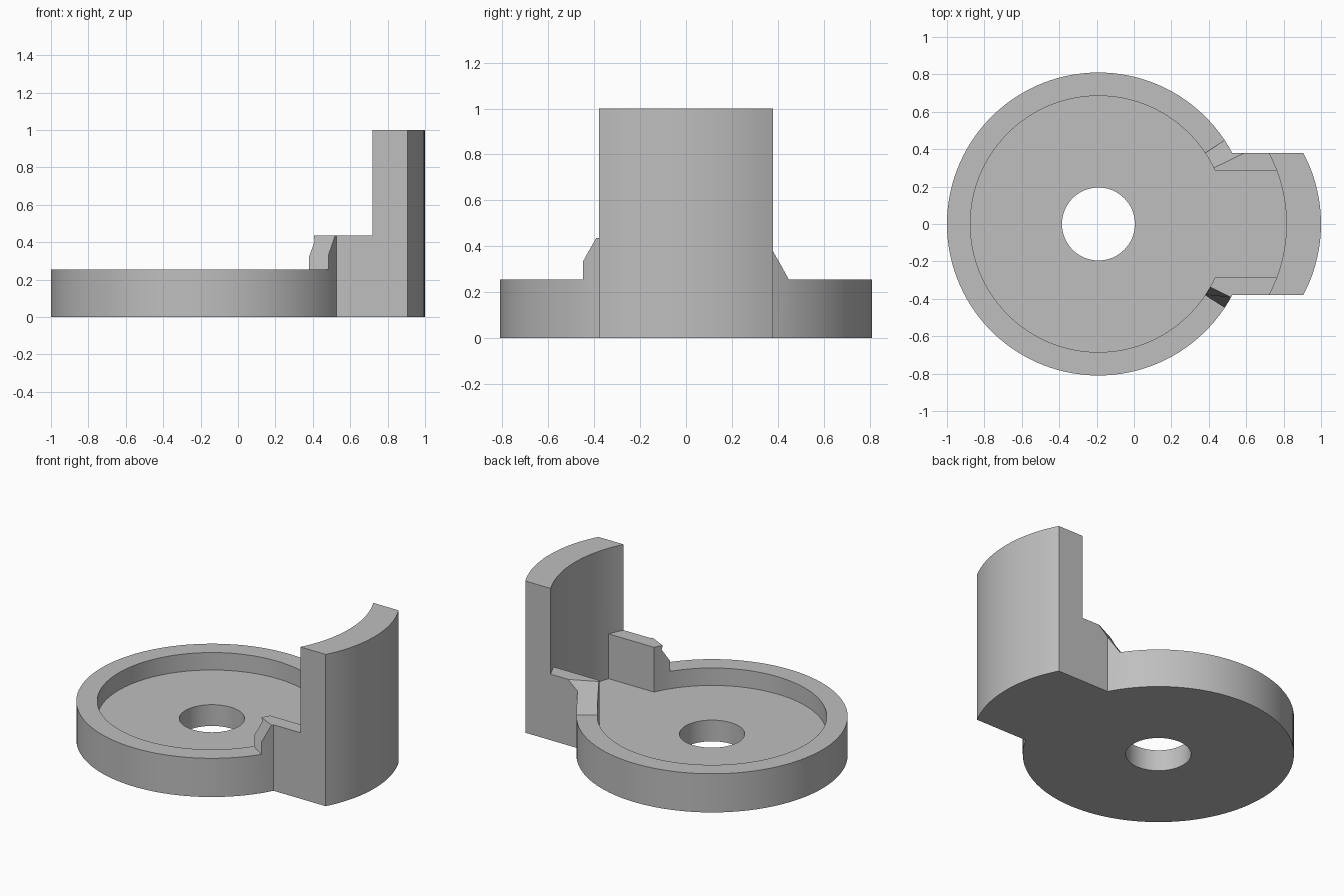
import bpy, bmesh
from math import radians, degrees, asin, cos, sin, ceil

cube = bpy.data.objects.get("Cube")
if cube:
    bpy.data.objects.remove(cube, do_unlink=True)

# Main dimensions
CX = -0.19                       # disc centre
R, R_IN, R_HOLE = 0.81, 0.685, 0.195
ARM, CHANNEL = 0.38, 0.285       # half widths of the arm and its channel
FLOOR, RIM, WALL, TOP = 0.14, 0.255, 0.435, 1.0
POST_OUT, POST_IN = 0.19, 0.005  # arc centres of the post faces
a_arm = degrees(asin(ARM / R))
a_mouth = degrees(asin(CHANNEL / R_IN))
a_chan = degrees(asin(CHANNEL / R))


def arc(cx, r, start, end):
    n = max(1, ceil(abs(end - start) / 3))
    angles = [radians(start + (end - start) * i / n) for i in range(n + 1)]
    return [(cx + r * cos(a), r * sin(a)) for a in angles]


def loft(name, low, z0, z1, high=None):
    """Closed solid between two outlines with equal point counts."""
    bm = bmesh.new()
    a = [bm.verts.new((x, y, z0)) for x, y in low]
    b = [bm.verts.new((x, y, z1)) for x, y in (high or low)]
    bm.faces.new(a[::-1])
    bm.faces.new(b)
    for i in range(len(a)):
        j = (i + 1) % len(a)
        bm.faces.new((a[i], a[j], b[j], b[i]))
    bmesh.ops.recalc_face_normals(bm, faces=bm.faces)
    mesh = bpy.data.meshes.new(name)
    bm.to_mesh(mesh)
    bm.free()
    obj = bpy.data.objects.new(name, mesh)
    bpy.context.collection.objects.link(obj)
    return obj


def cut(obj, cutter):
    cutter.hide_render = True
    mod = obj.modifiers.new("cut", 'BOOLEAN')
    mod.operation = 'DIFFERENCE'
    mod.solver = 'EXACT'
    mod.object = cutter
    bpy.context.view_layer.objects.active = obj
    bpy.ops.object.modifier_apply(modifier=mod.name)
    bpy.data.objects.remove(cutter, do_unlink=True)


# Full-height body: disc joined to the arm with a curved end
body = loft("tray_with_post",
            arc(CX, R, a_arm, 360 - a_arm) + arc(POST_OUT, R, -a_arm, a_arm),
            0, TOP)

# Clear everything above the side walls, up to the curved inner post face
inner_face = (arc(POST_IN, R, -60, -a_chan)[:-1]
              + arc(POST_IN, R, -a_chan, a_chan)
              + arc(POST_IN, R, a_chan, 60)[1:])
x_end = inner_face[0][0]
cut(body, loft("upper_cutter",
               inner_face + [(x_end, 1.2), (-1.3, 1.2), (-1.3, -1.2), (x_end, -1.2)],
               WALL, 1.2))


# Lower the rim, leaving sloped ends on the side walls
def sector(angle):
    return [(CX, 0)] + arc(CX, 1.2, angle, 360 - angle)


foot, crest, z_over = 33.6, a_arm, 0.5
over = foot + (crest - foot) * (z_over - RIM) / (WALL - RIM)
ring = sector(foot)
count = len(ring) - 2
upper = [(CX, 0)] + [
    (CX + 1.2 * cos(t), 1.2 * sin(t))
    for t in (radians(over + (360 - 2 * over) * i / count) for i in range(count + 1))]
cut(body, loft("rim_cutter", ring, RIM, z_over, upper))

# Round pocket with a channel running to the post
cut(body, loft("pocket_cutter",
               arc(CX, R_IN, a_mouth, 360 - a_mouth) + arc(POST_IN, R, -a_chan, a_chan),
               FLOOR, 0.6))

# Centre hole
cut(body, loft("hole_cutter", arc(CX, R_HOLE, 0, 360)[:-1], -0.1, 0.3))

# Merge flat faces into clean polygons
bm = bmesh.new()
bm.from_mesh(body.data)
bmesh.ops.remove_doubles(bm, verts=bm.verts, dist=0.0002)
bmesh.ops.dissolve_limit(bm, angle_limit=radians(0.2), verts=bm.verts, edges=bm.edges)
bm.to_mesh(body.data)
bm.free()

# Grey material
grey = bpy.data.materials.new("light_grey")
grey.use_nodes = True
colour = (0.52, 0.52, 0.52, 1)
grey.diffuse_color = colour
grey.node_tree.nodes["Principled BSDF"].inputs["Base Color"].default_value = colour
body.data.materials.clear()
body.data.materials.append(grey)
for poly in body.data.polygons:
    poly.material_index = 0

# Smooth curved walls, keep edges sharp
bpy.ops.object.select_all(action='DESELECT')
body.select_set(True)
bpy.context.view_layer.objects.active = body
bpy.ops.object.shade_smooth_by_angle(angle=radians(20))
